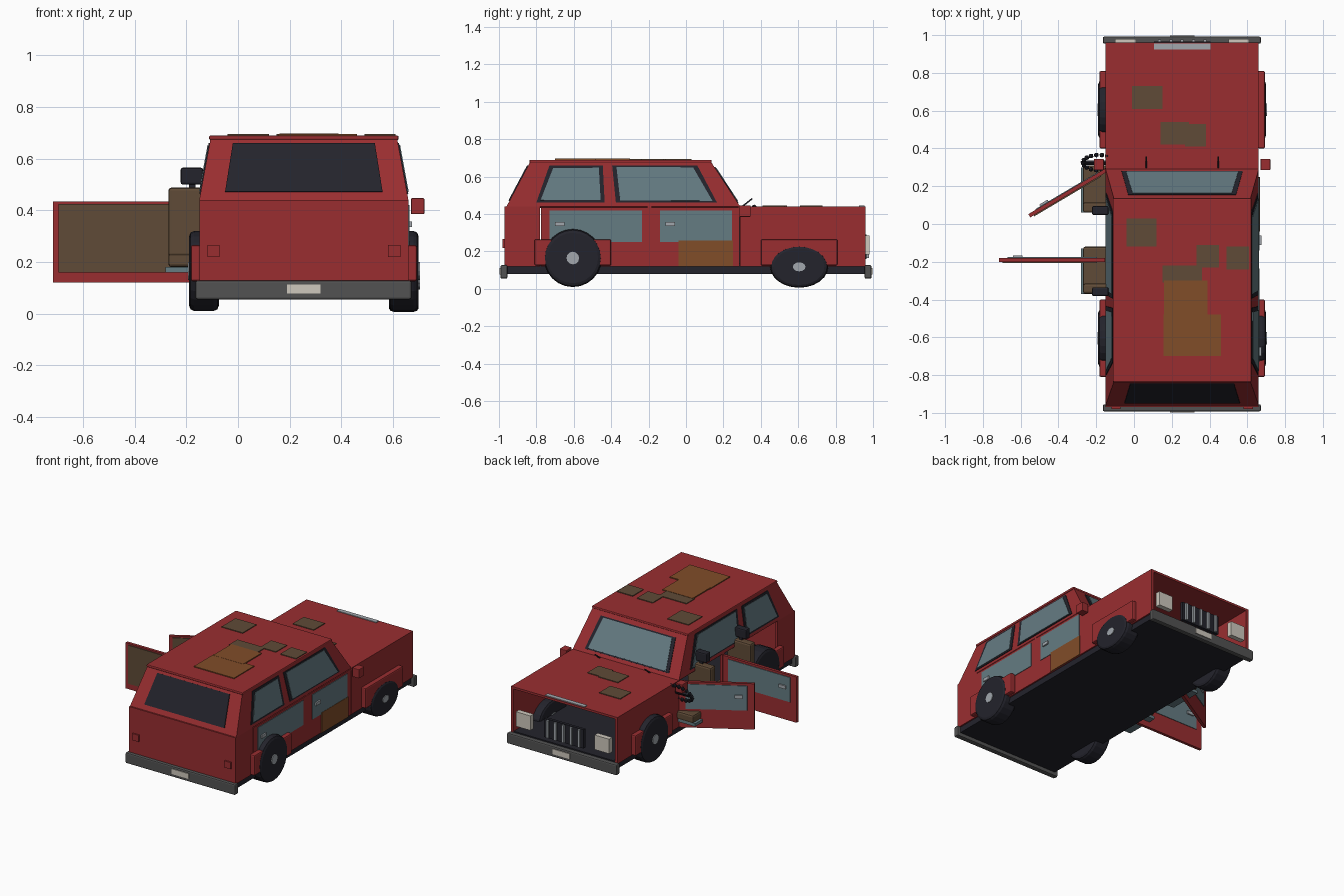
import bpy, bmesh, math
from mathutils import Vector, Matrix

cube = bpy.data.objects.get("Cube")
if cube:
    bpy.data.objects.remove(cube)


def material(name, r, g, b):
    m = bpy.data.materials.new(name)
    m.use_nodes = True
    m.diffuse_color = (r, g, b, 1)
    m.node_tree.nodes["Principled BSDF"].inputs["Base Color"].default_value = (r, g, b, 1)
    return m


RED = material("red paint", .32, .027, .03)
BLUE = material("grey blue glass and primer", .13, .20, .225)
DARK = material("dark rubber", .017, .017, .025)
BROWN = material("brown trim", .115, .07, .038)
RUST = material("orange rust", .22, .075, .022)
GREY = material("bumper grey", .085, .085, .085)
LIGHT = material("pale lamp", .62, .58, .51)
STEEL = material("light steel", .36, .39, .42)

CX = .255                      # middle of the body across
X0, X1 = -.15, .66             # body sides
Z0, Z1, ROOF = .12, .44, .69   # sill, waist, roof


def finish(name, bm, mat):
    bmesh.ops.recalc_face_normals(bm, faces=bm.faces)
    me = bpy.data.meshes.new(name)
    bm.to_mesh(me)
    bm.free()
    ob = bpy.data.objects.new(name, me)
    bpy.context.collection.objects.link(ob)
    me.materials.append(mat)
    return ob


def box(name, xs, ys, zs, mat, M=None, bevel=0):
    bm = bmesh.new()
    bmesh.ops.create_cube(bm, size=1)
    for v in bm.verts:
        v.co = [r[0] + (c + .5) * (r[1] - r[0]) for r, c in zip((xs, ys, zs), v.co)]
    if bevel:
        bmesh.ops.bevel(bm, geom=bm.edges[:], offset=bevel, segments=2, affect='EDGES', profile=.5)
    if M:
        bm.transform(M)
    return finish(name, bm, mat)


def plate(name, pts, out, thick, mat):
    """Thin sheet through pts, raised towards out."""
    bm = bmesh.new()
    f = bm.faces.new([bm.verts.new(p) for p in pts])
    f.normal_update()
    n = f.normal if f.normal.dot(Vector(out)) > 0 else -f.normal
    n = n.copy()
    new = bmesh.ops.extrude_face_region(bm, geom=[f], use_keep_orig=True)["geom"]
    bmesh.ops.translate(bm, vec=n * thick, verts=[v for v in new if isinstance(v, bmesh.types.BMVert)])
    return finish(name, bm, mat)


# Chassis and lower body panels
box("chassis", (X0 + .01, X1 - .01), (-.96, .96), (.08, .135), DARK)
box("hood", (X0, X1), (.28, .96), (.425, Z1), RED)
box("firewall", (X0 + .02, X1 - .02), (.28, .29), (.13, .43), DARK)
box("tail_panel", (X0, X1), (-.97, -.95), (Z0, Z1), RED)
for side, xs in (("right", (X0, X0 + .02)), ("left", (X1 - .02, X1))):
    box(side + "_front_panel", xs, (.29, .96), (Z0, Z1), RED)
    box(side + "_rear_panel", xs, (-.96, -.78), (Z0, Z1), RED)
    box(side + "_door_pillar", xs, (-.205, -.185), (Z0, Z1), RED)

# Cabin shell, open underneath
base = [(X0, -.96), (X1, -.96), (X1, .29), (X0, .29)]
top = [(X0 + .045, -.83), (X1 - .045, -.83), (X1 - .045, .13), (X0 + .045, .13)]
bm = bmesh.new()
low = [bm.verts.new((x, y, Z1)) for x, y in base]
high = [bm.verts.new((x, y, ROOF - .005)) for x, y in top]
bm.faces.new(high)
for i in range(4):
    j = (i + 1) % 4
    bm.faces.new((low[i], low[j], high[j], high[i]))
cabin = finish("cabin_shell", bm, RED)
solid = cabin.modifiers.new("thickness", 'SOLIDIFY')
solid.thickness = .015
box("roof", (-.112, .622), (-.837, .137), (.672, ROOF), RED, bevel=.006)


def slope(z):
    return (z - Z1) / (ROOF - .005 - Z1)


def side_pt(s, y, z):
    return (CX + s * (.405 - .045 * slope(z)), y, z)


def window(name, pts, out, mat, frame):
    """Dark surround and a slightly prouder pane shrunk towards the centre."""
    mid = sum((Vector(p) for p in pts), Vector()) / 4
    plate(name + "_frame", pts, out, .004, DARK)
    pane = [Vector(p) + (mid - Vector(p)).normalized() * frame for p in pts]
    plate(name + "_pane", pane, out, .007, mat)


# Windows
for s, side in ((1, "left"), (-1, "right")):
    rear = [side_pt(s, y, z) for y, z in ((-.80, .462), (-.435, .462), (-.445, .66), (-.73, .66))]
    front = [side_pt(s, y, z) for y, z in ((-.375, .462), (.165, .462), (.06, .66), (-.395, .66))]
    window(side + "_rear_window", rear, (s, 0, 0), BLUE, .025)
    window(side + "_front_window", front, (s, 0, 0), BLUE, .025)
shield = [(CX + dx, .29 - .16 * slope(z), z) for dx, z in ((-.32, .46), (.32, .46), (.285, .65), (-.285, .65))]
window("windscreen", shield, (0, 1, 0), BLUE, .025)
back = [(CX + dx, -.96 + .13 * slope(z), z) for dx, z in ((-.305, .47), (.305, .47), (.275, .658), (-.275, .658))]
plate("back_window", back, (0, -1, 0), .006, DARK)


# Doors: u runs from the hinge, n points outwards
def door(name, hinge, u, n, length):
    u, n = Vector(u).normalized(), Vector(n).normalized()
    M = Matrix.Translation((hinge[0], hinge[1], 0)) @ Matrix((u, n, (0, 0, 1))).transposed().to_4x4()
    box(name, (.004, length - .004), (-.02, 0), (Z0, .435), RED, M)
    box(name + "_primer", (.045, length - .05), (0, .004), (.25, .42), BLUE, M)
    box(name + "_trim", (.045, length - .025), (-.026, -.02), (.16, .425), BROWN, M)
    end = length - .08
    box(name + "_handle", (end - .05, end), (.004, .014), (.335, .357), STEEL, M)


door("left_front_door", (X1, .29), (0, -1, 0), (1, 0, 0), .48)
door("left_rear_door", (X1, -.19), (0, -1, 0), (1, 0, 0), .59)
door("right_front_door", (X0, .295), (-.86, -.51, 0), (-.51, .86, 0), .48)
door("right_rear_door", (X0, -.18), (-1, 0, 0), (0, 1, 0), .57)
box("door_rust", (X1, X1 + .006), (-.04, .25), (.12, .26), RUST)


# Wheels and fender flares
def wheel(name, s, y, z, squash=1):
    bm = bmesh.new()
    bmesh.ops.create_cone(bm, cap_ends=True, segments=24, radius1=.155, radius2=.155, depth=.115)
    rims = [e for e in bm.edges if abs(e.verts[0].co.z - e.verts[1].co.z) < .01]
    bmesh.ops.bevel(bm, geom=rims, offset=.02, segments=2, affect='EDGES', profile=.5)
    place = Matrix.Translation((CX + s * .387, y, z)) @ Matrix.Diagonal((1, 1, squash, 1))
    bm.transform(place @ Matrix.Rotation(math.pi / 2, 4, 'Y'))
    finish(name, bm, DARK)
    bm = bmesh.new()
    bmesh.ops.create_cone(bm, cap_ends=True, segments=12, radius1=.034, radius2=.034, depth=.125)
    bm.transform(place @ Matrix.Rotation(math.pi / 2, 4, 'Y'))
    finish(name + "_hub", bm, STEEL)


for s, side in ((1, "left"), (-1, "right")):
    for end, y in (("front", .605), ("rear", -.605)):
        flat = s > 0 and end == "front"
        wheel(f"{side}_{end}_wheel", s, y, .118 if flat else .165, .72 if flat else 1)
        xs = sorted((CX + s * .40, CX + s * .438))
        box(f"{side}_{end}_flare", xs, (y - .205, y + .205), (.125, .265), RED, bevel=.008)
    xs = sorted((CX + s * .415, CX + s * .467))
    box(side + "_mirror", xs, (.285, .345), (.385, .447), RED, bevel=.004)
    # Lamps
    x = CX + s * .30
    box(side + "_headlamp", (x - .055, x + .055), (.945, .98), (.185, .285), LIGHT)
    x = CX + s * .35
    box(side + "_tail_lamp", (x - .024, x + .024), (-.98, -.97), (.22, .266), RED)
    # Wipers
    x = CX + s * .19
    lean = Matrix.Translation((x, .30, Z1)) @ Matrix.Rotation(-.9, 4, 'X')
    box(side + "_wiper", (-.004, .004), (-.004, .004), (0, .07), DARK, lean)

# Bumpers and plates
for end, s in (("front", 1), ("rear", -1)):
    box(end + "_bumper", (X0 - .015, X1 + .012), sorted((s * .955, s * .992)), (.055, .128), GREY, bevel=.008)
    box(end + "_plate", (CX - .065, CX + .065), sorted((s * .99, s * .997)), (.077, .113), LIGHT)

# Grille with upright bars
box("grille", (CX - .15, CX + .15), (.945, .965), (.16, .29), DARK)
for i in range(5):
    x = CX - .12 + i * .06
    box("grille_bar", (x - .008, x + .008), (.965, .978), (.165, .285), STEEL)
box("hood_strip", (CX - .15, CX + .15), (.925, .955), (Z1, Z1 + .005), STEEL)

# Worn patches on roof and hood
roof_patches = [(-.04, .12, -.12, .03), (.33, .45, -.23, -.11), (.49, .61, -.24, -.12), (.15, .36, -.31, -.22)]
hood_patches = [(-.01, .15, .61, .73), (.14, .29, .42, .54), (.27, .38, .41, .53)]
for z, patches in ((ROOF, roof_patches), (Z1, hood_patches)):
    for a, b, c, d in patches:
        box("worn_patch", (a, b), (c, d), (z, z + .005), BROWN)
box("roof_rust_front", (.16, .39), (-.50, -.30), (ROOF, ROOF + .007), RUST)
box("roof_rust_rear", (.155, .46), (-.70, -.48), (ROOF, ROOF + .006), RUST)

# Seats pushed out through the open doors
for name, y in (("front_seat", .06), ("rear_seat", -.37)):
    box(name + "_rail", (-.28, -.10), (y, y + .24), (.16, .18), BLUE)
    box(name + "_cushion", (-.27, -.09), (y, y + .25), (.18, .235), BROWN, bevel=.012)
    box(name + "_back", (-.27, -.09), (y, y + .055), (.22, .488), BROWN, bevel=.012)
    box(name + "_post", (-.19, -.165), (y + .015, y + .03), (.48, .51), DARK)
    box(name + "_headrest", (-.222, -.135), (y - .012, y + .035), (.50, .565), DARK, bevel=.008)

# Loose steering wheel with a knobbly grip
bm = bmesh.new()
tilt = Matrix.Translation((-.185, .325, .375)) @ Matrix.Rotation(1.0, 4, 'X')
for i in range(18):
    a = i * math.tau / 18
    spot = Matrix.Translation((.085 * math.cos(a), .075 * math.sin(a), 0))
    bmesh.ops.create_icosphere(bm, subdivisions=1, radius=.014, matrix=tilt @ spot)
finish("steering_wheel", bm, DARK)
box("steering_spoke", (-.08, .08), (-.012, .012), (-.006, .006), DARK, tilt)
